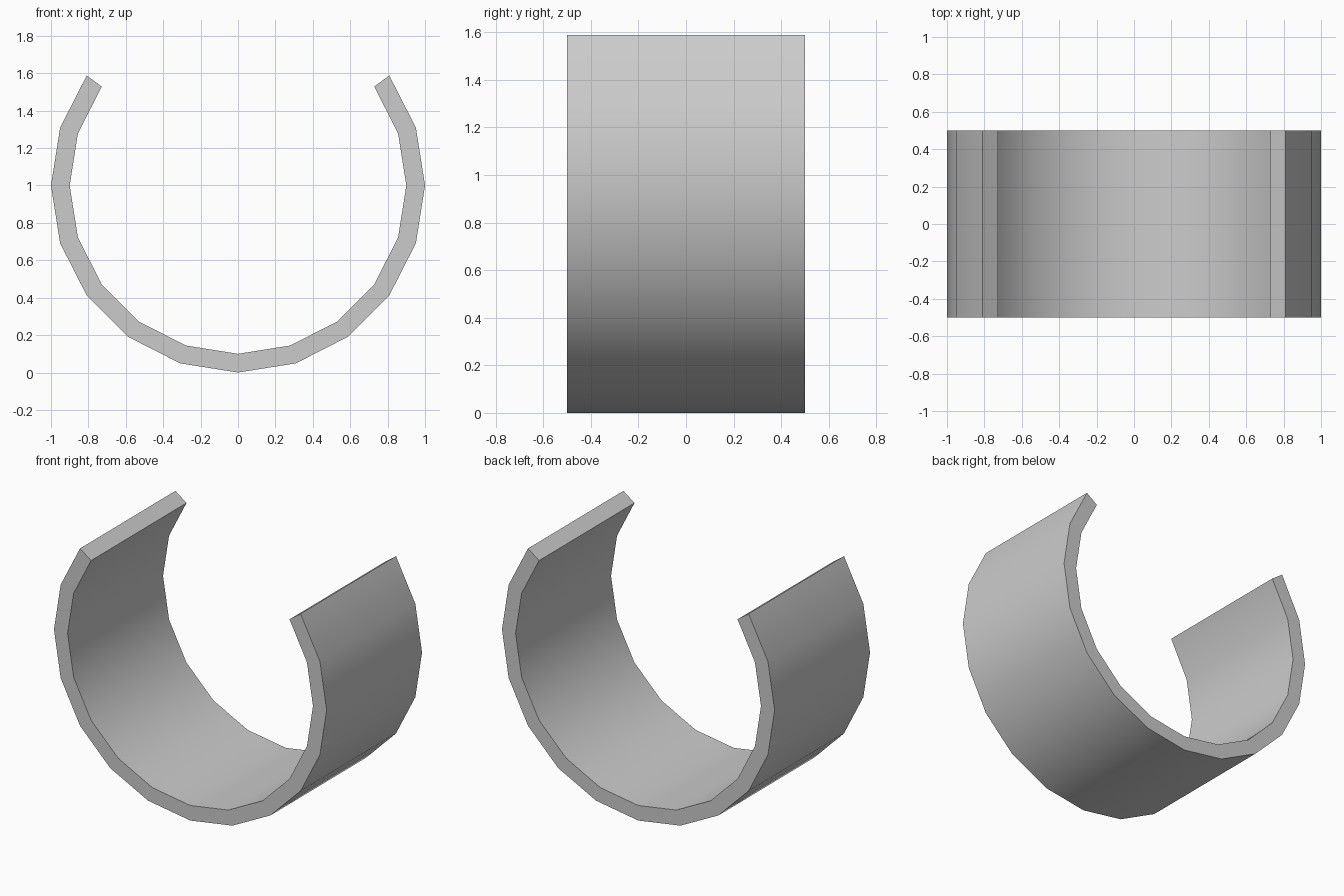
import bpy, bmesh
from math import sin, cos, radians

if "Cube" in bpy.data.objects:
    bpy.data.objects.remove(bpy.data.objects["Cube"])

OUTER, INNER, HALF_DEPTH = 1.0, 0.9, 0.5
STEP, SEGMENTS, START = 18, 14, -216  # 14 of 20 sides, open at the top


def ring_section(bm, angle):
    # Rectangular cross-section of the band at the given angle
    a = radians(angle)
    return [bm.verts.new((r * cos(a), y, 1 + r * sin(a)))
            for r, y in ((OUTER, -HALF_DEPTH), (OUTER, HALF_DEPTH),
                         (INNER, HALF_DEPTH), (INNER, -HALF_DEPTH))]


# Open curved band
bm = bmesh.new()
sections = [ring_section(bm, START + STEP * i) for i in range(SEGMENTS + 1)]
for a, b in zip(sections, sections[1:]):
    for k in range(4):
        n = (k + 1) % 4
        bm.faces.new((a[k], a[n], b[n], b[k]))

# End caps
bm.faces.new(sections[0])
bm.faces.new(sections[-1])
bmesh.ops.recalc_face_normals(bm, faces=bm.faces)

mesh = bpy.data.meshes.new("open_ring_band")
bm.to_mesh(mesh)
bm.free()
band = bpy.data.objects.new("open_ring_band", mesh)
bpy.context.collection.objects.link(band)

# Smooth around the curve, sharp at the rims and ends
bpy.context.view_layer.objects.active = band
band.select_set(True)
bpy.ops.object.shade_smooth_by_angle(angle=radians(30))
